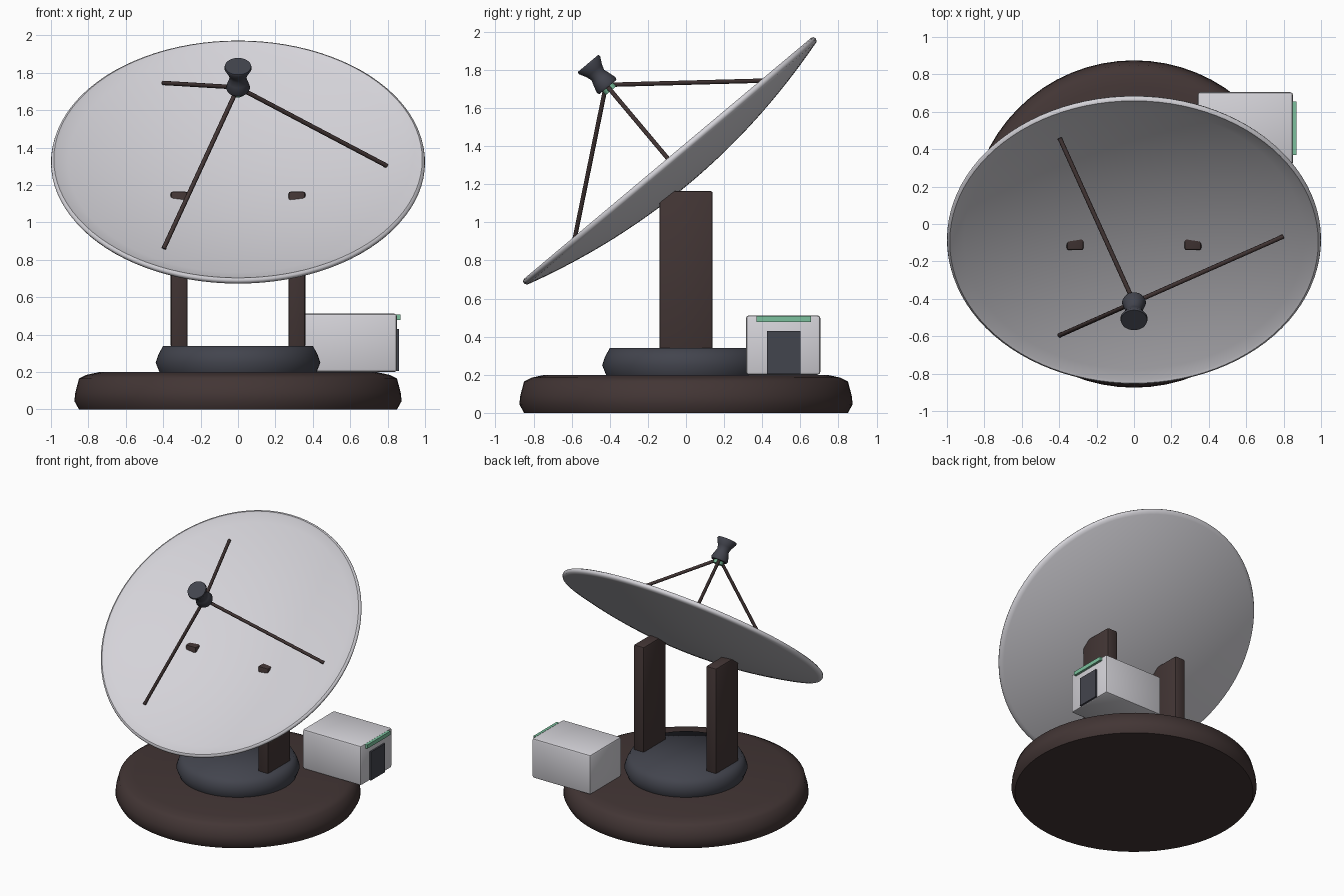
import bpy, bmesh, math
from mathutils import Matrix, Vector

old = bpy.data.objects.get("Cube")
if old:
    bpy.data.objects.remove(old, do_unlink=True)


def material(name, rgb):
    m = bpy.data.materials.new(name)
    m.use_nodes = True
    m.diffuse_color = (*rgb, 1)
    m.node_tree.nodes["Principled BSDF"].inputs["Base Color"].default_value = (*rgb, 1)
    return m


white = material("pale_grey", (0.66, 0.65, 0.69))
brown = material("dark_brown", (0.055, 0.036, 0.035))
slate = material("slate_grey", (0.055, 0.058, 0.075))
green = material("mint_green", (0.2, 0.53, 0.34))

# Everything on the dish shares one tilted frame centred on the rim plane
TILT = Matrix.Translation((0, -0.095, 1.335)) @ Matrix.Rotation(math.radians(40), 4, "X")


def finish(name, bm, mat, matrix=None, angle=40):
    bmesh.ops.recalc_face_normals(bm, faces=bm.faces[:])
    mesh = bpy.data.meshes.new(name)
    bm.to_mesh(mesh)
    bm.free()
    mesh.materials.append(mat)
    ob = bpy.data.objects.new(name, mesh)
    bpy.context.collection.objects.link(ob)
    if matrix:
        ob.matrix_world = matrix
    bpy.ops.object.select_all(action="DESELECT")
    ob.select_set(True)
    bpy.context.view_layer.objects.active = ob
    bpy.ops.object.shade_smooth_by_angle(angle=math.radians(angle))
    return ob


def lathe(name, profile, mat, matrix=None, steps=64, angle=40):
    bm = bmesh.new()
    verts = [bm.verts.new((r, 0, z)) for r, z in profile]
    edges = [bm.edges.new(pair) for pair in zip(verts, verts[1:])]
    bmesh.ops.spin(bm, geom=verts + edges, cent=(0, 0, 0), axis=(0, 0, 1),
                   angle=math.tau, steps=steps)
    bmesh.ops.remove_doubles(bm, verts=bm.verts[:], dist=1e-4)
    return finish(name, bm, mat, matrix, angle)


def box(name, low, high, mat, bevel=0.0):
    low, high = Vector(low), Vector(high)
    bm = bmesh.new()
    bmesh.ops.create_cube(bm, size=1, matrix=Matrix.Translation((low + high) / 2)
                          @ Matrix.Diagonal((*(high - low), 1)))
    if bevel:
        bmesh.ops.bevel(bm, geom=bm.edges[:], offset=bevel, segments=2,
                        profile=0.5, affect="EDGES")
    return finish(name, bm, mat)


def rod(name, start, end, radius, mat, matrix):
    start, end = Vector(start), Vector(end)
    axis = end - start
    bm = bmesh.new()
    turn = axis.to_track_quat("Z", "Y").to_matrix().to_4x4()
    bmesh.ops.create_cone(bm, cap_ends=True, segments=10, radius1=radius,
                          radius2=radius, depth=axis.length,
                          matrix=Matrix.Translation((start + end) / 2) @ turn)
    return finish(name, bm, mat, matrix)


# Round base and turntable
lathe("base", [(0, 0), (0.85, 0), (0.875, 0.045), (0.87, 0.09), (0.85, 0.165),
               (0.81, 0.185), (0.74, 0.2), (0, 0.2)], brown, angle=50)
lathe("turntable", [(0, 0.2), (0.42, 0.2), (0.44, 0.25), (0.425, 0.295),
                    (0.4, 0.34), (0, 0.34)], slate, angle=65)

# Pair of upright supports
for side, x in (("left", 0.315), ("right", -0.315)):
    box(side + "_support", (x - 0.045, -0.14, 0.33), (x + 0.045, 0.14, 1.165), brown, 0.012)

# Thin bowl: inner curve, rounded lip, outer curve
radii = [0.97 * i / 16 for i in range(17)]
inner = [(r, -0.152 + 0.155 * r * r) for r in radii]
outer = [(r, -0.173 + 0.143 * r * r) for r in reversed(radii)]
lip = [(0.985, 0.002), (0.997, -0.005), (1.0, -0.018), (0.992, -0.032)]
lathe("dish", inner + lip + outer, white, TILT, steps=96, angle=50)

# Three struts carrying the receiver
for i in range(3):
    a = i * math.tau / 3
    rod(f"strut_{i + 1}", (0, 0, 0.505),
        (0.795 * math.cos(a), 0.795 * math.sin(a), -0.042), 0.012, brown, TILT)

# Hourglass receiver with a coloured cap beneath it
lathe("receiver_horn", [(0, 0.49), (0.058, 0.49), (0.064, 0.505), (0.052, 0.545),
                        (0.043, 0.572), (0.052, 0.6), (0.073, 0.64), (0.07, 0.652),
                        (0, 0.652)], slate, TILT, steps=32, angle=60)
lathe("receiver_cap", [(0, 0.465), (0.036, 0.465), (0.036, 0.495), (0, 0.495)],
      green, TILT, steps=24)

# Equipment cabin with door and light strip
box("cabin", (0.34, 0.315, 0.2), (0.85, 0.705, 0.512), white, 0.015)
box("cabin_door", (0.845, 0.425, 0.205), (0.862, 0.6, 0.43), slate)
box("cabin_light_strip", (0.847, 0.37, 0.478), (0.868, 0.655, 0.508), green)
